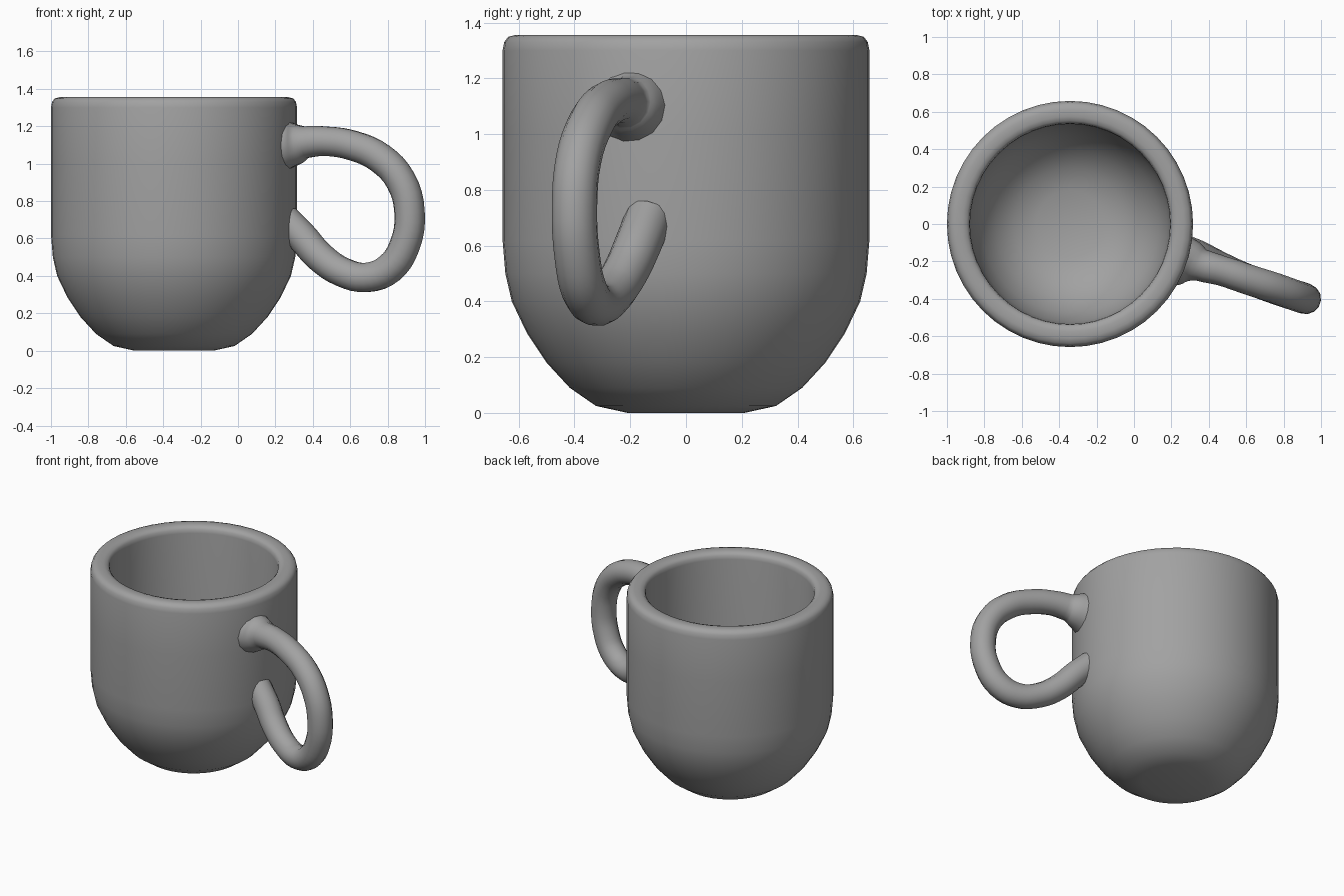
import bpy
import bmesh
import math
from mathutils import Vector

cube = bpy.data.objects.get("Cube")
if cube:
    bpy.data.objects.remove(cube, do_unlink=True)

CENTRE = Vector((-0.342, 0, 0))

# Single glazed grey colour
grey = bpy.data.materials.new("warm grey glaze")
grey.use_nodes = True
colour = (0.36, 0.36, 0.36, 1)
grey.diffuse_color = colour
grey.node_tree.nodes["Principled BSDF"].inputs["Base Color"].default_value = colour


def smooth(obj, angle):
    bpy.ops.object.select_all(action="DESELECT")
    obj.select_set(True)
    bpy.context.view_layer.objects.active = obj
    bpy.ops.object.shade_smooth_by_angle(angle=math.radians(angle))


def lathe(name, profile, steps):
    """Spin a (radius, height) profile around the vertical axis."""
    bm = bmesh.new()
    verts = [bm.verts.new((r, 0, z)) for r, z in profile]
    edges = [bm.edges.new(pair) for pair in zip(verts, verts[1:])]
    bmesh.ops.spin(bm, geom=verts + edges, cent=(0, 0, 0), axis=(0, 0, 1),
                   angle=math.tau, steps=steps, use_duplicate=False)
    bmesh.ops.remove_doubles(bm, verts=bm.verts, dist=0.0005)
    bmesh.ops.recalc_face_normals(bm, faces=bm.faces)
    mesh = bpy.data.meshes.new(name)
    bm.to_mesh(mesh)
    bm.free()
    obj = bpy.data.objects.new(name, mesh)
    bpy.context.collection.objects.link(obj)
    mesh.materials.append(grey)
    return obj


# Cup body: outer wall up from the foot, over the rim, down the bowl inside
outer = [(0, 0), (0.21, 0), (0.323, 0.025), (0.417, 0.09), (0.5, 0.18),
         (0.57, 0.285), (0.625, 0.4), (0.648, 0.5), (0.658, 0.62), (0.658, 1.0)]
rim = [(0.658, 1.3), (0.652, 1.33), (0.638, 1.349), (0.61, 1.356),
       (0.575, 1.356), (0.552, 1.349), (0.539, 1.335), (0.535, 1.31)]
inner = [(0.535, 0.62), (0.52, 0.49), (0.475, 0.36), (0.4, 0.25),
         (0.3, 0.17), (0.18, 0.13), (0, 0.12)]
cup = lathe("cup_body", outer + rim + inner, 48)
cup.location = CENTRE
smooth(cup, 40)

# Handle: swept tube, flared where it meets the wall (x, y, z, radius)
path = [(0.25, -0.19, 1.1, 0.14), (0.305, -0.2, 1.105, 0.115),
        (0.36, -0.22, 1.115, 0.087), (0.47, -0.25, 1.12, 0.08),
        (0.62, -0.3, 1.095, 0.081), (0.76, -0.345, 1.03, 0.082),
        (0.87, -0.385, 0.91, 0.082), (0.917, -0.4, 0.74, 0.082),
        (0.89, -0.39, 0.56, 0.082), (0.81, -0.365, 0.44, 0.082),
        (0.69, -0.325, 0.392, 0.08), (0.56, -0.275, 0.42, 0.08),
        (0.44, -0.22, 0.5, 0.082), (0.34, -0.17, 0.61, 0.084),
        (0.25, -0.135, 0.7, 0.084)]
curve = bpy.data.curves.new("handle", "CURVE")
curve.dimensions = "3D"
curve.bevel_depth = 1
curve.bevel_resolution = 5
curve.resolution_u = 4
curve.use_fill_caps = True
spline = curve.splines.new("BEZIER")
spline.bezier_points.add(len(path) - 1)
for point, (x, y, z, radius) in zip(spline.bezier_points, path):
    point.co = (x, y, z)
    point.radius = radius
    point.handle_left_type = point.handle_right_type = "AUTO"
curve.materials.append(grey)
handle = bpy.data.objects.new("handle", curve)
bpy.context.collection.objects.link(handle)
bpy.ops.object.select_all(action="DESELECT")
handle.select_set(True)
bpy.context.view_layer.objects.active = handle
bpy.ops.object.convert(target="MESH")
smooth(bpy.context.view_layer.objects.active, 50)
